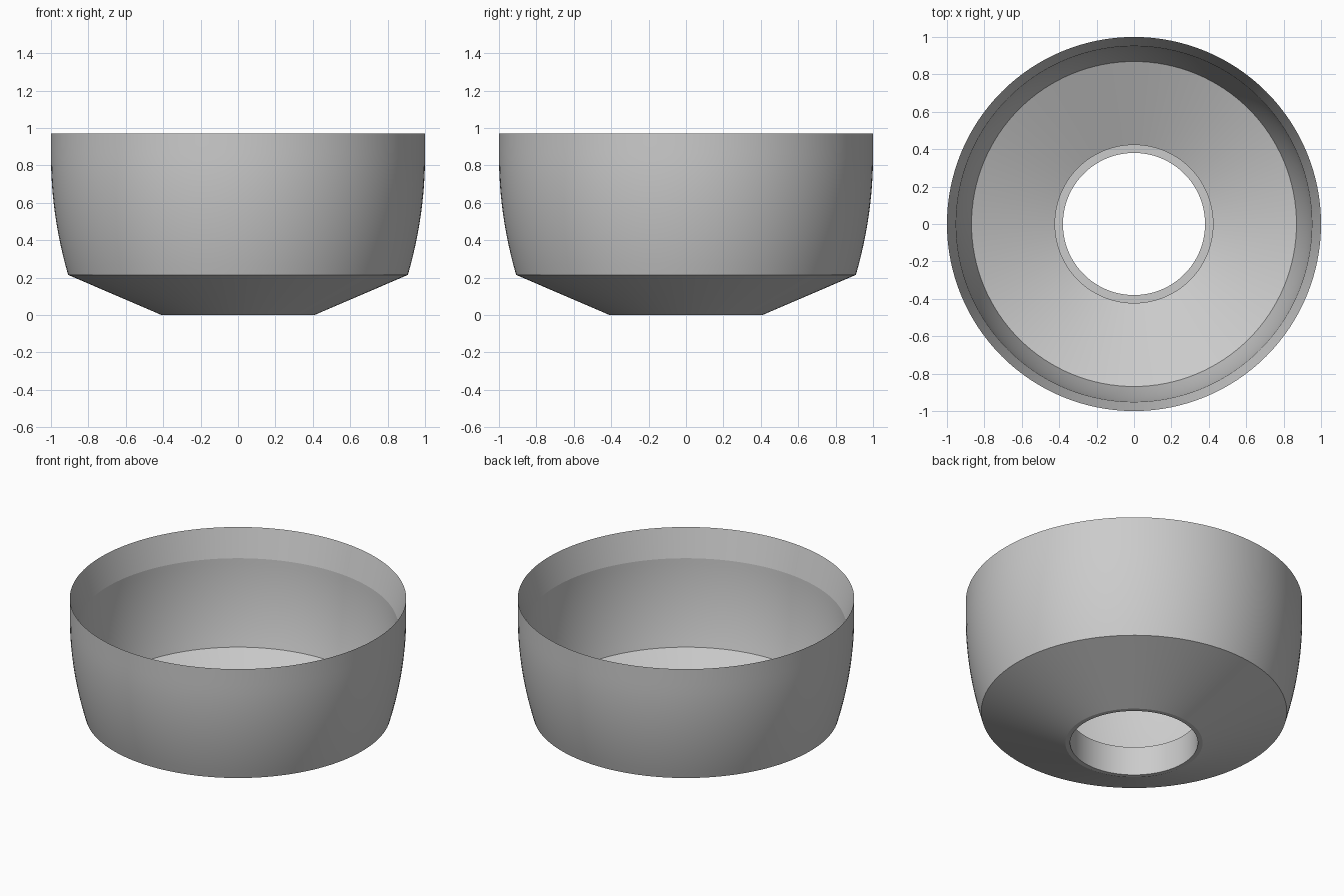
import bpy
import bmesh
import math

cube = bpy.data.objects.get("Cube")
if cube:
    bpy.data.objects.remove(cube, do_unlink=True)

SEGMENTS = 128
WALL = 0.048

grey = bpy.data.materials.new("plain_grey")
grey.use_nodes = True
colour = (0.6, 0.6, 0.6, 1)
grey.diffuse_color = colour
grey.node_tree.nodes["Principled BSDF"].inputs["Base Color"].default_value = colour


def wall_radius(z):
    """Outer radius: gently bowed below, upright near the rim."""
    return 1 - max(0, 0.85 - z) ** 2 / 4.4


def wall_curve(z0, z1, inset, steps=14):
    heights = [z0 + (z1 - z0) * i / steps for i in range(steps + 1)]
    return [(wall_radius(z) - inset, z) for z in heights]


def lathe(name, profile):
    """Revolve a closed (radius, height) profile around z."""
    bm = bmesh.new()
    rings = []
    for r, z in profile:
        rings.append([bm.verts.new((r * math.cos(a), r * math.sin(a), z))
                      for a in (math.tau * i / SEGMENTS for i in range(SEGMENTS))])
    for k, low in enumerate(rings):
        high = rings[(k + 1) % len(rings)]
        for i in range(SEGMENTS):
            j = (i + 1) % SEGMENTS
            bm.faces.new((low[i], low[j], high[j], high[i]))
    bmesh.ops.recalc_face_normals(bm, faces=bm.faces)
    mesh = bpy.data.meshes.new(name)
    bm.to_mesh(mesh)
    bm.free()
    mesh.materials.append(grey)
    obj = bpy.data.objects.new(name, mesh)
    bpy.context.collection.objects.link(obj)
    bpy.ops.object.select_all(action='DESELECT')
    obj.select_set(True)
    bpy.context.view_layer.objects.active = obj
    bpy.ops.object.shade_smooth_by_angle(angle=math.radians(12))
    return obj


# Bowl: sloped underside, bowed wall, knife-edge rim, sloped floor, hole collar
underside = [(0.38, 0), (0.408, 0)]
outer_wall = wall_curve(0.215, 0.972, 0)
inner_wall = wall_curve(0.79, 0.245, WALL)
collar = [(0.425, 0.05), (0.425, 0.19), (0.38, 0.19)]
lathe("bowl", underside + outer_wall + inner_wall + collar)
